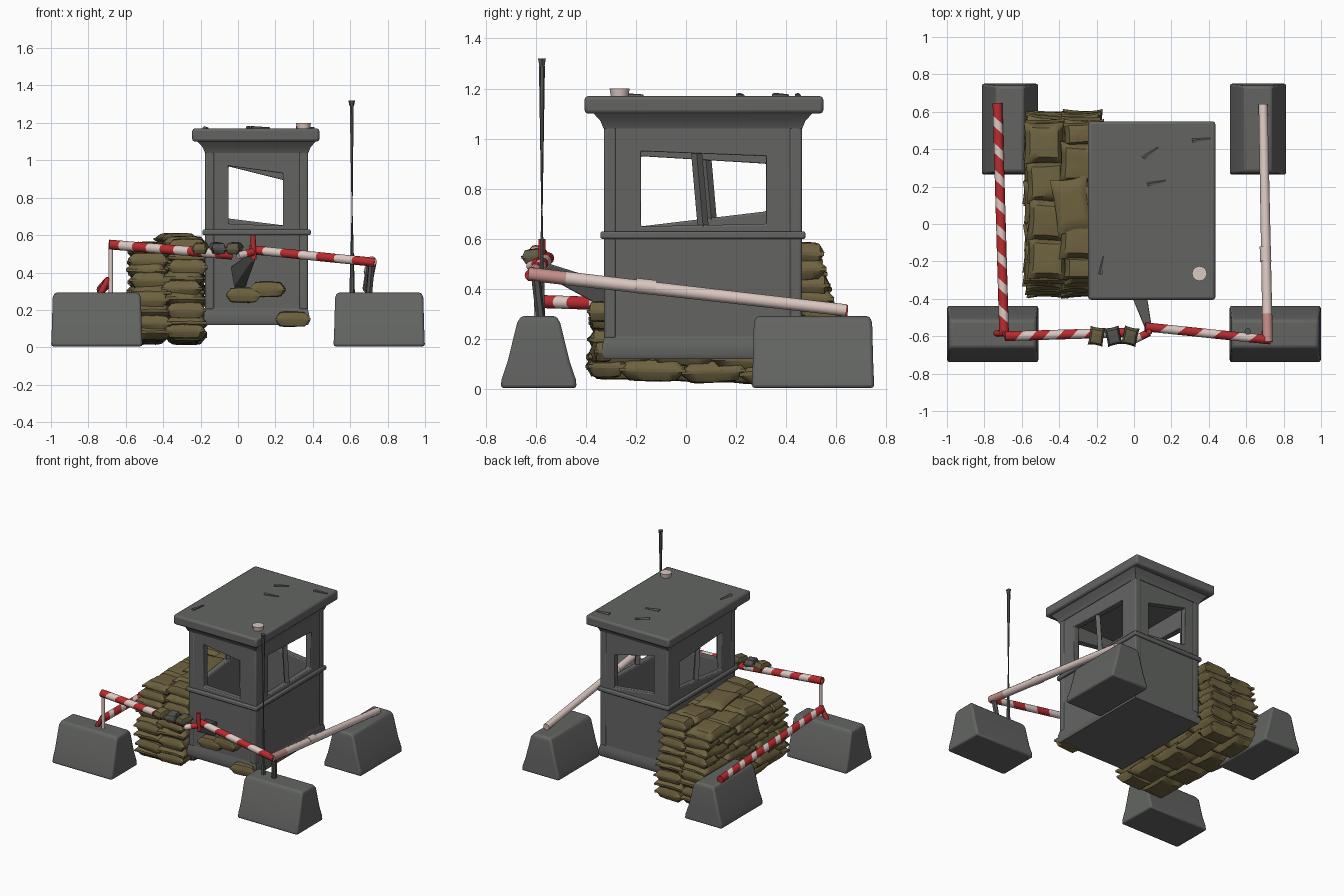
import bpy, bmesh, math, random
from mathutils import Vector, Matrix

random.seed(4)
cube = bpy.data.objects.get("Cube")
if cube:
    bpy.data.objects.remove(cube)


def material(name, rgb):
    m = bpy.data.materials.new(name)
    m.use_nodes = True
    m.diffuse_color = (*rgb, 1)
    m.node_tree.nodes["Principled BSDF"].inputs["Base Color"].default_value = (*rgb, 1)
    return m


GREY = material("concrete grey", (0.125, 0.13, 0.124))
DARK = material("dark metal", (0.09, 0.092, 0.087))
SAND = material("sandbag canvas", (0.155, 0.122, 0.05))
OLIVE = material("olive canvas", (0.12, 0.105, 0.06))
WHITE = material("dusty white", (0.72, 0.58, 0.54))
PINK = material("faded red", (0.56, 0.27, 0.25))
RED = material("signal red", (0.48, 0.025, 0.028))
parts = []


def finish(bm, name, mats, bevel=0):
    bmesh.ops.recalc_face_normals(bm, faces=bm.faces)
    mesh = bpy.data.meshes.new(name)
    bm.to_mesh(mesh)
    bm.free()
    ob = bpy.data.objects.new(name, mesh)
    bpy.context.collection.objects.link(ob)
    for m in mats:
        mesh.materials.append(m)
    if bevel:
        b = ob.modifiers.new("bevel", "BEVEL")
        b.width, b.segments = bevel, 2
    parts.append(ob)
    return ob


def loft(name, rings, mat, bevel=0):
    """Skin a list of equal-length point rings and cap both ends."""
    bm = bmesh.new()
    rows = [[bm.verts.new(p) for p in r] for r in rings]
    n = len(rows[0])
    for a, b in zip(rows, rows[1:]):
        for i in range(n):
            bm.faces.new((a[i], a[(i + 1) % n], b[(i + 1) % n], b[i]))
    bm.faces.new(rows[0])
    bm.faces.new(rows[-1])
    return finish(bm, name, [mat], bevel)


def rect(x0, x1, y0, y1, z):
    return [(x0, y0, z), (x1, y0, z), (x1, y1, z), (x0, y1, z)]


def box(name, x, y, z, mat, bevel=0):
    return loft(name, [rect(*x, *y, h) for h in z], mat, bevel)


def pole(name, a, b, r, mats, bands=1, slant=0.0, r2=None, sides=12, widen=0.0):
    """Round bar with slanted bands of alternating colours; widen favours the first colour."""
    a, b = Vector(a), Vector(b)
    d = b - a
    q = d.to_track_quat('Z', 'Y')
    bm = bmesh.new()
    rows = []
    for k in range(bands + 1):
        t = (k + (widen if k % 2 and k < bands else 0)) / bands
        rad = r + ((r if r2 is None else r2) - r) * t
        lean = slant if 0 < k < bands else 0
        rows.append([bm.verts.new(a + d * t + q @ Vector((
            rad * math.cos(w), rad * math.sin(w), lean * math.cos(w))))
            for w in (2 * math.pi * i / sides for i in range(sides))])
    for k in range(bands):
        for i in range(sides):
            j = (i + 1) % sides
            f = bm.faces.new((rows[k][i], rows[k][j], rows[k + 1][j], rows[k + 1][i]))
            f.material_index = k % len(mats)
    bm.faces.new(rows[0])
    bm.faces.new(rows[-1]).material_index = (bands - 1) % len(mats)
    return finish(bm, name, mats)


def sandbag(name, centre, size, yaw=0.0, tilt=0.0, mat=SAND):
    """Plump pillow with sewn edges and slightly flared corners."""
    bm = bmesh.new()
    bmesh.ops.create_cube(bm, size=2)
    bmesh.ops.subdivide_edges(bm, edges=bm.edges, cuts=7, use_grid_fill=True)
    for v in bm.verts:
        u, w = v.co.x, v.co.y
        puff = (max(0, 1 - u ** 6) * max(0, 1 - w ** 6)) ** 0.5
        v.co.z *= 0.15 + 0.85 * puff
        v.co.x *= 1 - 0.08 * (1 - w * w)
        v.co.y *= 1 - 0.08 * (1 - u * u)
        v.co.z += random.uniform(-0.05, 0.05)
    m = (Matrix.Translation(centre) @ Matrix.Rotation(yaw, 4, 'Z')
         @ Matrix.Rotation(tilt, 4, 'X') @ Matrix.Diagonal((*[s / 2 for s in size], 1)))
    bm.transform(m)
    return finish(bm, name, [mat])


def wall(name, place, u0, u1, z0, z1, hole, thick):
    """Wall panel with a four-cornered opening; place maps (u, depth, z) to space."""
    bm = bmesh.new()
    outer = [(u0, z0), (u1, z0), (u1, z1), (u0, z1)]
    layers = [[[bm.verts.new(place(u, d, z)) for u, z in loop]
               for loop in (outer, hole)] for d in (0, thick)]
    for i in range(4):
        j = (i + 1) % 4
        for o, h in layers:
            bm.faces.new((o[i], o[j], h[j], h[i]))
        for k in (0, 1):
            f, g = layers[0][k], layers[1][k]
            bm.faces.new((f[i], f[j], g[j], g[i]))
    return finish(bm, name, [GREY], 0.006)


# Guard booth: walls with window openings
X0, X1, Y0, Y1 = -0.173, 0.372, -0.325, 0.46
LOW, TOP = 0.13, 1.09
front_hole = [(-0.05, 0.66), (0.24, 0.65), (0.24, 0.93), (-0.05, 0.97)]
back_hole = [(-0.06, 0.69), (0.26, 0.65), (0.26, 0.89), (-0.06, 0.97)]
left_hole = [(-0.18, 0.65), (0.32, 0.66), (0.32, 0.93), (-0.18, 0.95)]
right_hole = [(-0.18, 0.65), (0.32, 0.71), (0.32, 0.9), (-0.18, 0.93)]
T = 0.045
wall("front_wall", lambda u, d, z: (u, Y0 + d, z), X0, X1, LOW, TOP, front_hole, T)
wall("back_wall", lambda u, d, z: (u, Y1 - d, z), X0, X1, LOW, TOP, back_hole, T)
wall("left_wall", lambda u, d, z: (X1 - d, u, z), Y0, Y1, LOW, TOP, left_hole, T)
wall("right_wall", lambda u, d, z: (X0 + d, u, z), Y0, Y1, LOW, TOP, right_hole, T)
for name, x, y in (("left", X1 - T / 2, 0.05), ("right", X0 + T / 2, 0.085)):
    pole(name + "_window_bar", (x, y + 0.02, 0.63), (x, y - 0.01, 0.97), 0.022, [GREY], sides=4)
box("booth_floor", (X0, X1), (Y0, Y1), (LOW, LOW + 0.05), GREY)
loft("booth_skirt", [rect(X0 - g, X1 + g, Y0 - g, Y1 + g, z)
                     for g, z in ((0.002, 0.12), (0.012, 0.14), (0.008, 0.18), (0, 0.21))], GREY)

# Slim corner posts and the belt rail below the windows
for x in (X0 + 0.022, X1 - 0.022):
    for y in (Y0 + 0.022, Y1 - 0.022):
        box("corner_post", (x - 0.025, x + 0.025), (y - 0.025, y + 0.025), (0.2, TOP), GREY, 0.01)
G = 0.017
for y in (Y0, Y1):
    box("belt_rail", (X0 - G, X1 + G), (y - G, y + G), (0.6, 0.63), GREY, 0.008)
for x in (X0, X1):
    box("belt_rail", (x - G, x + G), (Y0 - G, Y1 + G), (0.6, 0.63), GREY, 0.008)

# Overhanging roof with a sloped soffit
loft("roof_soffit", [rect(X0 - g, X1 + g, Y0 - g, Y1 + g, z)
                     for g, z in ((0.004, 1.04), (0.016, 1.07), (0.052, 1.11))], GREY)
box("roof_slab", (-0.245, 0.435), (-0.405, 0.548), (1.10, 1.17), GREY, 0.014)
for x, y, yaw in ((0.09, 0.38, 0.6), (-0.17, -0.22, 1.4), (0.12, 0.22, 0.2), (0.36, 0.45, 0.1)):
    d = Vector((math.cos(yaw), math.sin(yaw), 0)) * 0.05
    c = Vector((x, y, 1.172))
    pole("roof_chip", c - d, c + d, 0.012, [GREY], sides=5, r2=0.005)
pole("roof_lamp", (0.35, -0.265, 1.165), (0.35, -0.265, 1.2), 0.034, [WHITE], r2=0.04)

# Concrete road barriers: flared foot, tapering to a narrow crest
profile = ((0.152, 0.244, 0.005), (0.148, 0.243, 0.04), (0.124, 0.24, 0.11),
           (0.086, 0.236, 0.265), (0.07, 0.226, 0.292))
for side, s in (("left", 1), ("right", -1)):
    loft(side + "_front_barrier", [rect(s * 0.755 - l, s * 0.755 + l, -0.588 - w, -0.588 + w, z)
                                   for w, l, z in profile], GREY, 0.012)
    loft(side + "_back_barrier", [rect(s * 0.663 - w, s * 0.663 + w, 0.507 - l, 0.507 + l, z)
                                  for w, l, z in profile], GREY, 0.012)

# Striped gate arms, side rails and their posts
pole("front_arm_right", (-0.69, -0.60, 0.55), (-0.03, -0.58, 0.495), 0.026, [RED, WHITE], 9, 0.025)
pole("front_arm_left", (0.06, -0.55, 0.523), (0.73, -0.62, 0.455), 0.024, [RED, WHITE], 7, 0.025)
pole("right_side_rail", (-0.73, 0.645, 0.31), (-0.695, -0.58, 0.35), 0.026, [RED, WHITE], 17, 0.025, widen=0.25)
pole("left_side_rail", (0.69, 0.64, 0.315), (0.712, -0.48, 0.443), 0.024, [WHITE], r2=0.027)
pole("left_rail_end", (0.712, -0.48, 0.443), (0.715, -0.63, 0.46), 0.027, [PINK])
pole("rail_collar", (0.702, -0.12, 0.405), (0.704, -0.2, 0.414), 0.03, [WHITE])
pole("right_gate_post", (-0.68, -0.595, 0.28), (-0.68, -0.595, 0.56), 0.012, [WHITE])
pole("right_post_brace", (-0.74, -0.585, 0.28), (-0.69, -0.585, 0.37), 0.016, [RED])
pole("left_gate_post", (0.70, -0.58, 0.28), (0.715, -0.60, 0.45), 0.018, [DARK], sides=6)
pole("gate_pin", (0.085, -0.575, 0.47), (0.08, -0.575, 0.6), 0.014, [RED])
pole("gate_end_cap", (0.0, -0.62, 0.49), (0.08, -0.58, 0.51), 0.02, [WHITE, RED], 2)

# Bracket from booth to gate, and the aerial
loft("gate_bracket", [[(-0.04, -0.32, 0.43), (0.06, -0.32, 0.43), (0.04, -0.32, 0.32), (-0.02, -0.32, 0.32)],
                      [(0.065, -0.575, 0.51), (0.1, -0.575, 0.51), (0.09, -0.575, 0.46), (0.07, -0.575, 0.46)]],
     DARK, 0.006)
pole("aerial_base", (0.61, -0.575, 0.28), (0.61, -0.575, 0.72), 0.015, [DARK], r2=0.003, sides=6)
pole("aerial_whip", (0.61, -0.575, 0.72), (0.608, -0.575, 1.29), 0.003, [DARK], r2=0.012, sides=6)
pole("aerial_tip", (0.608, -0.575, 1.29), (0.608, -0.575, 1.32), 0.012, [DARK], r2=0.018, sides=6)

# Small weights hung on the gate arm
for x, mat in ((-0.2, SAND), (-0.11, DARK), (-0.02, OLIVE)):
    sandbag("gate_weight", (x, -0.6, 0.53), (0.08, 0.1, 0.06), random.uniform(-0.3, 0.3), 0.1, mat)

# Sandbag wall: two bags deep, staggered joints, both ends stepping in towards the top
joints = ((0, 0.25, 0.5, 0.75, 1), (0, 0.13, 0.38, 0.62, 0.87, 1))
for c in range(9):
    front, back = -0.385 + 0.0015 * c * c, 0.6 - 0.001 * c * c
    for col, x in enumerate((-0.472, -0.282)):
        row = [front + (back - front) * j for j in joints[(c + col) % 2]]
        for y0, y1 in zip(row, row[1:]):
            y = (y0 + y1) / 2
            lift = 0.035 * (0.3 - y) * (1 - c / 8)
            z = 0.062 + c * (0.057 + 0.003 * col) + lift + random.uniform(-0.008, 0.008)
            sandbag("wall_sandbag", (x + random.uniform(-0.015, 0.015), y, z),
                    (0.215, y1 - y0 + 0.02, 0.088), random.uniform(-0.08, 0.08), random.uniform(-0.07, 0.07))
sandbag("top_sandbag", (-0.33, 0.1, 0.58), (0.2, 0.3, 0.06), 0.15)

# Loose bags against the booth front
for x, y, z, yaw in ((0.03, -0.345, 0.28, 0.05), (0.16, -0.345, 0.31, -0.1), (0.29, -0.335, 0.15, 0.1)):
    sandbag("loose_sandbag", (x, y, z), (0.19, 0.08, 0.08), yaw)

# Smooth shading with crisp edges
bpy.ops.object.select_all(action='DESELECT')
for ob in parts:
    ob.select_set(True)
bpy.context.view_layer.objects.active = parts[0]
bpy.ops.object.shade_smooth_by_angle(angle=math.radians(40))
